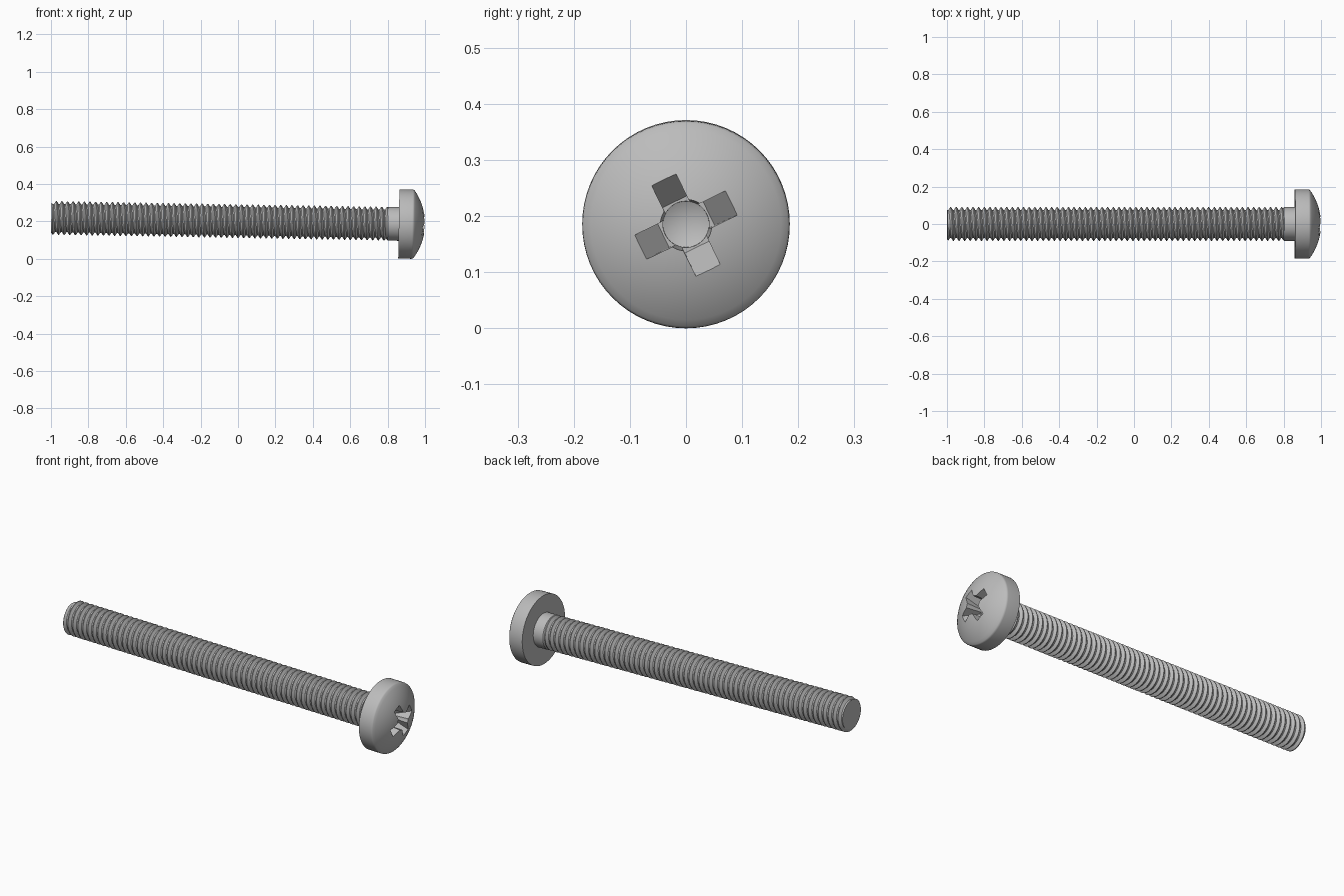
import bpy, bmesh
from math import sin, cos, pi, radians, sqrt
from mathutils import Matrix, Vector

if "Cube" in bpy.data.objects:
    bpy.data.objects.remove(bpy.data.objects["Cube"])

steel = bpy.data.materials.new("grey steel")
steel.use_nodes = True
colour = (0.5, 0.5, 0.5, 1)
steel.diffuse_color = colour
steel.node_tree.nodes["Principled BSDF"].inputs["Base Color"].default_value = colour

SEGS = 64
RADIUS = 0.09
# The screw lies along x, its head end dipping slightly
LAY = Matrix.Translation((0, 0, 0.2013)) @ Matrix.Rotation(radians(1), 4, 'Y')


def finish(name, bm):
    bmesh.ops.recalc_face_normals(bm, faces=bm.faces)
    mesh = bpy.data.meshes.new(name)
    bm.to_mesh(mesh)
    bm.free()
    mesh.materials.append(steel)
    obj = bpy.data.objects.new(name, mesh)
    bpy.context.collection.objects.link(obj)
    return obj


def lathe(name, profile):
    """Turn (x, radius) points around the x axis."""
    bm = bmesh.new()
    verts = [bm.verts.new((x, 0, r)) for x, r in profile]
    edges = [bm.edges.new(pair) for pair in zip(verts, verts[1:])]
    bmesh.ops.spin(bm, geom=verts + edges, cent=(0, 0, 0), axis=(1, 0, 0),
                   angle=2 * pi, steps=SEGS, use_merge=True)
    bmesh.ops.remove_doubles(bm, verts=bm.verts, dist=0.00005)
    return finish(name, bm)


def threaded_shaft(start, end, pitch, root):
    """Helical ridge, cut flat and capped at both ends."""
    bm = bmesh.new()
    steps = [(0, root), (0.2, root), (0.53, RADIUS), (0.67, RADIUS)]
    turns = int((end - start) / pitch) + 4
    rows = []
    for t in range(turns):
        for part, r in steps:
            ring = []
            for j in range(SEGS + 1):
                x = start + pitch * (t - 2 + part + j / SEGS)
                rr = min(r, max(root, root + 0.008 + (x - start)))
                a = 2 * pi * j / SEGS
                ring.append(bm.verts.new((x, rr * cos(a), rr * sin(a))))
            rows.append(ring)
    for low, high in zip(rows, rows[1:]):
        for j in range(SEGS):
            bm.faces.new((low[j], low[j + 1], high[j + 1], high[j]))
    bmesh.ops.remove_doubles(bm, verts=bm.verts, dist=0.00005)
    for x, side in ((start, -1), (end, 1)):
        cut = bmesh.ops.bisect_plane(
            bm, geom=bm.verts[:] + bm.edges[:] + bm.faces[:], dist=0.00001,
            plane_co=(x, 0, 0), plane_no=(side, 0, 0), clear_outer=True)
        rim = [e for e in cut["geom_cut"]
               if isinstance(e, bmesh.types.BMEdge) and e.is_boundary]
        bmesh.ops.edgeloop_fill(bm, edges=rim)
    return finish("threaded_shaft", bm)


def wing_cutter(angle):
    """Tapered bar that cuts two opposite wings of the cross recess."""
    half = 0.024
    outline = [(1.02, 0.110), (0.91, 0.045), (0.91, -0.045), (1.02, -0.110)]
    bm = bmesh.new()
    face = bm.faces.new([bm.verts.new((x, r, -half)) for x, r in outline])
    out = bmesh.ops.extrude_face_region(bm, geom=[face])
    moved = [v for v in out["geom"] if isinstance(v, bmesh.types.BMVert)]
    bmesh.ops.translate(bm, verts=moved, vec=Vector((0, 0, 2 * half)))
    bmesh.ops.rotate(bm, verts=bm.verts, matrix=Matrix.Rotation(angle, 3, 'X'))
    return finish("wing_cutter", bm)


# Shaft and plain collar under the head
shaft = threaded_shaft(-0.9985, 0.8, 0.03, 0.075)
collar = lathe("collar", [(0.792, 0), (0.792, 0.08), (0.802, RADIUS),
                          (0.865, RADIUS), (0.865, 0)])

# Head: flat underside, straight rim, rounded edge, domed top
rim_x, rim_r, top = 0.941, 0.181, 1.0
rise = top - rim_x
ball = (rim_r ** 2 + rise ** 2) / (2 * rise)
dome = [(top - ball + sqrt(ball ** 2 - r ** 2), r)
        for r in (rim_r * (1 - i / 16) for i in range(17))]
head = lathe("head", [(0.86, 0), (0.86, 0.185), (0.931, 0.185),
                      (0.937, 0.184)] + dome)

# Cross recess with a conical centre
cutters = [wing_cutter(radians(26)), wing_cutter(radians(116)),
           lathe("centre_cutter", [(1.02, 0), (1.02, 0.047), (0.905, 0.041),
                                   (0.885, 0)])]
for cutter in cutters:
    cutter.hide_render = True
    bpy.context.view_layer.objects.active = head
    mod = head.modifiers.new("recess", 'BOOLEAN')
    mod.operation, mod.solver, mod.object = 'DIFFERENCE', 'EXACT', cutter
    bpy.ops.object.modifier_apply(modifier=mod.name)
    bpy.data.objects.remove(cutter)

# Lay the screw down and smooth the round surfaces
bpy.ops.object.select_all(action='DESELECT')
for obj in (shaft, collar, head):
    obj.matrix_world = LAY
    obj.select_set(True)
bpy.context.view_layer.objects.active = head
bpy.ops.object.shade_smooth_by_angle(angle=radians(30))
